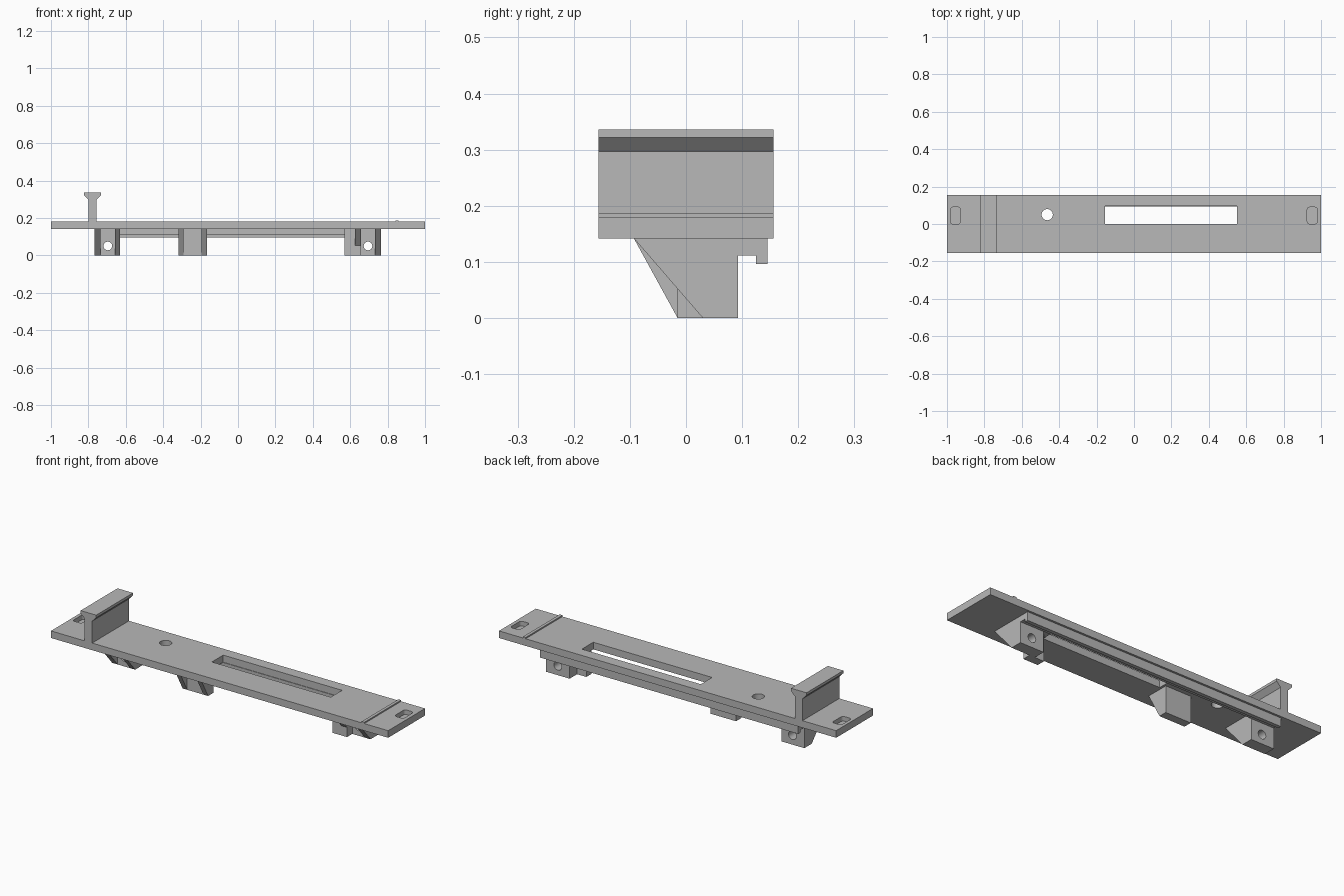
import bpy
import bmesh
import math

old = bpy.data.objects.get("Cube")
if old:
    bpy.data.objects.remove(old, do_unlink=True)

# Single grey material
grey = bpy.data.materials.new("mid_grey")
grey.use_nodes = True
GREY = (0.48, 0.48, 0.48, 1)
grey.diffuse_color = GREY
grey.node_tree.nodes["Principled BSDF"].inputs["Base Color"].default_value = GREY

BACK, UNDER, TOP = 0.156, 0.142, 0.18


def extrude(name, profile, axis, start, end):
    """Solid made by sweeping a 2D profile along one axis."""
    place = {"x": lambda a, b, t: (t, a, b),
             "y": lambda a, b, t: (a, t, b),
             "z": lambda a, b, t: (a, b, t)}[axis]
    bm = bmesh.new()
    face = bm.faces.new([bm.verts.new(place(a, b, start)) for a, b in profile])
    swept = bmesh.ops.extrude_face_region(bm, geom=[face])["geom"]
    verts = [v for v in swept if isinstance(v, bmesh.types.BMVert)]
    bmesh.ops.translate(bm, verts=verts, vec=place(0, 0, end - start))
    bmesh.ops.recalc_face_normals(bm, faces=bm.faces)
    mesh = bpy.data.meshes.new(name)
    bm.to_mesh(mesh)
    bm.free()
    mesh.materials.append(grey)
    obj = bpy.data.objects.new(name, mesh)
    bpy.context.collection.objects.link(obj)
    return obj


def rect(x0, x1, y0, y1):
    return [(x0, y0), (x1, y0), (x1, y1), (x0, y1)]


def circle(cx, cy, r, n=32):
    return [(cx + r * math.cos(math.tau * i / n),
             cy + r * math.sin(math.tau * i / n)) for i in range(n)]


def rounded(x0, x1, y0, y1, r, n=5):
    pts = []
    corners = [(x1 - r, y1 - r), (x0 + r, y1 - r), (x0 + r, y0 + r), (x1 - r, y0 + r)]
    for q, (cx, cy) in enumerate(corners):
        for i in range(n + 1):
            a = math.pi / 2 * (q + i / n)
            pts.append((cx + r * math.cos(a), cy + r * math.sin(a)))
    return pts


def cut(obj, cutters):
    """Subtract the cutters, bake the result and remove them."""
    for c in cutters:
        mod = obj.modifiers.new("cut", "BOOLEAN")
        mod.operation = "DIFFERENCE"
        mod.solver = "EXACT"
        mod.object = c
    bpy.context.view_layer.update()
    graph = bpy.context.evaluated_depsgraph_get()
    mesh = bpy.data.meshes.new_from_object(obj.evaluated_get(graph))
    obj.modifiers.clear()
    obj.data = mesh
    for c in cutters:
        bpy.data.objects.remove(c, do_unlink=True)


# Base plate with window, round hole and two blind end pockets
plate = extrude("base_plate", rect(-1, 1, -BACK, BACK), "z", UNDER, TOP)
cut(plate, [
    extrude("window_cutter", rect(-0.155, 0.55, 0, 0.096), "z", 0.1, 0.25),
    extrude("hole_cutter", circle(-0.464, 0.05, 0.03), "z", 0.1, 0.25),
    extrude("left_pocket_cutter", rounded(0.926, 0.98, 0, 0.09, 0.014), "z", 0.155, 0.25),
    extrude("right_pocket_cutter", rounded(-0.982, -0.928, 0, 0.09, 0.014), "z", 0.155, 0.25),
])

# Upright fence with a flared top flange
half = [(0.022, TOP), (0.022, 0.297), (0.046, 0.322), (0.046, 0.336)]
fence = half + [(-a, b) for a, b in reversed(half)]
extrude("upright_fence", [(a - 0.778, b) for a, b in fence], "y", -BACK, BACK)

# Thin ridge across the plate
extrude("cross_ridge", rect(0.842, 0.858, TOP, 0.187), "y", -BACK, BACK)

# Hooked rail along the back underside
extrude("hooked_rail", [(0.093, UNDER), (0.093, 0.111), (0.125, 0.111),
                        (0.125, 0.096), (0.145, 0.096), (0.145, UNDER)],
        "x", -0.767, 0.765)


def bracket(name, x0, x1, front, back, rib_widths, bore=None):
    """Upright block with a sloping gusset on each side."""
    body = extrude(name + "_block", rect(x0, x1, front, back), "z", 0, UNDER)
    if bore is not None:
        cut(body, [extrude("bore_cutter", circle(bore, 0.05, 0.023), "y", -0.2, 0.2)])
    gusset = [(-0.093, UNDER), (front, UNDER), (front, 0)]
    extrude(name + "_right_gusset", gusset, "x", x0, x0 + rib_widths[0])
    extrude(name + "_left_gusset", gusset, "x", x1 - rib_widths[1], x1)


bracket("right_bracket", -0.767, -0.631, 0.03, 0.093, (0.032, 0.027), -0.696)
bracket("middle_bracket", -0.318, -0.167, -0.015, 0.03, (0.027, 0.027))
bracket("left_bracket", 0.625, 0.765, 0.03, 0.093, (0.032, 0.032), 0.695)

# Stop block in front of the left bracket
extrude("stop_block", rect(0.57, 0.657, -0.015, 0.03), "z", 0, UNDER)

# Keep edges crisp while rounding the bores
for obj in bpy.context.collection.objects:
    obj.select_set(obj.type == "MESH")
    if obj.type == "MESH":
        bpy.context.view_layer.objects.active = obj
bpy.ops.object.shade_smooth_by_angle(angle=math.radians(30))
